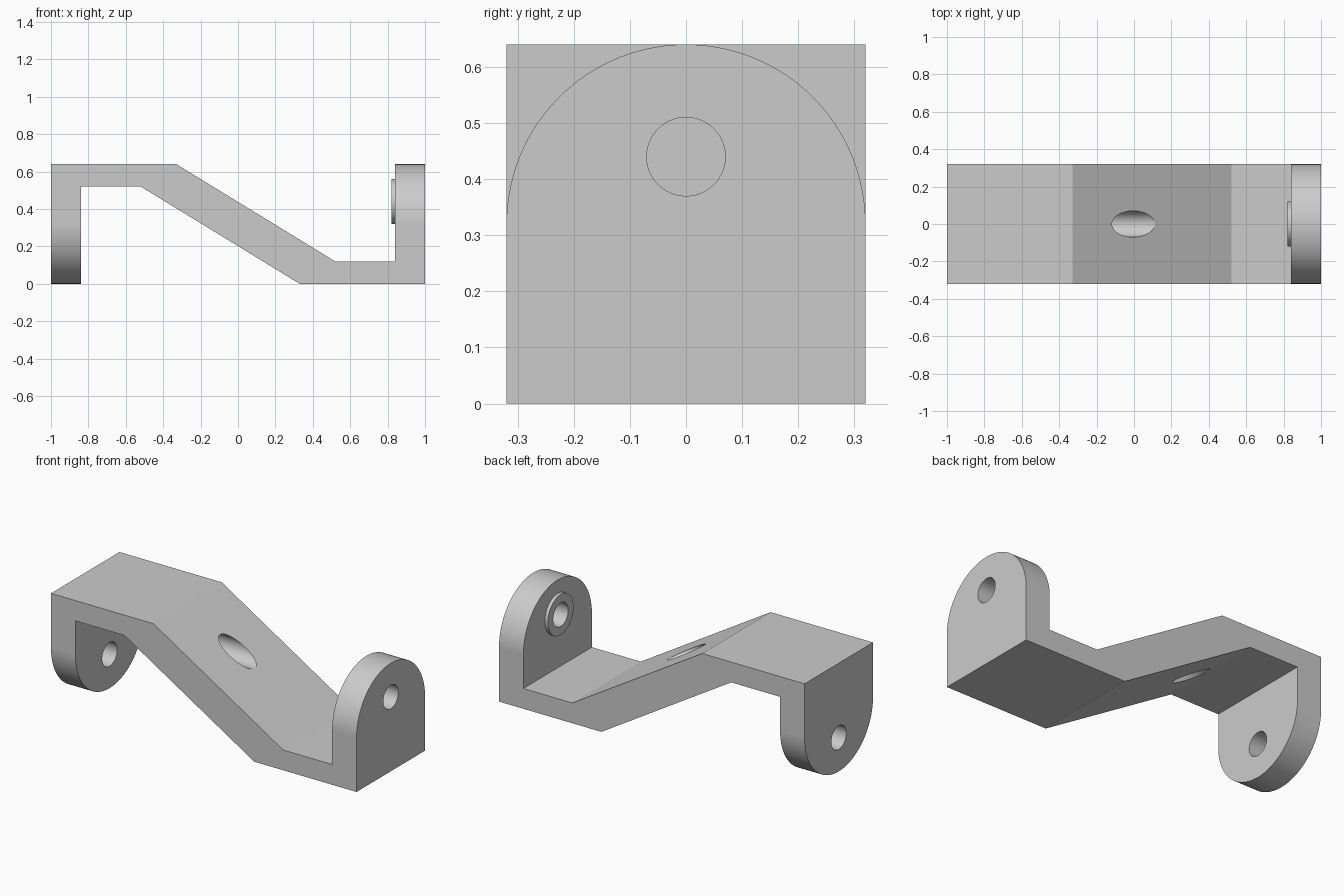
import bpy
import bmesh
import math
from mathutils import Vector

cube = bpy.data.objects.get("Cube")
if cube:
    bpy.data.objects.remove(cube, do_unlink=True)

HALF = 0.32        # half width, also the arch radius
HEIGHT = 0.64
HOLE = 0.07
SEGMENTS = 96

grey = bpy.data.materials.new("plain grey")
grey.use_nodes = True
grey.diffuse_color = (0.6, 0.6, 0.6, 1)
grey.node_tree.nodes["Principled BSDF"].inputs["Base Color"].default_value = (0.6, 0.6, 0.6, 1)


def prism(name, outline, step):
    """Extrude a closed outline of 3D points along a step vector."""
    bm = bmesh.new()
    face = bm.faces.new([bm.verts.new(p) for p in outline])
    new = bmesh.ops.extrude_face_region(bm, geom=[face])["geom"]
    verts = [v for v in new if isinstance(v, bmesh.types.BMVert)]
    bmesh.ops.translate(bm, verts=verts, vec=Vector(step))
    bmesh.ops.recalc_face_normals(bm, faces=bm.faces)
    mesh = bpy.data.meshes.new(name)
    bm.to_mesh(mesh)
    bm.free()
    mesh.materials.append(grey)
    obj = bpy.data.objects.new(name, mesh)
    bpy.context.collection.objects.link(obj)
    return obj


def rod(name, x0, x1, z, radius):
    """Cylinder along x."""
    turns = [math.tau * i / SEGMENTS for i in range(SEGMENTS)]
    ring = [(x0, radius * math.cos(a), z + radius * math.sin(a)) for a in turns]
    return prism(name, ring, (x1 - x0, 0, 0))


def end_plate(name, x, up):
    """Plate with a square base and a round end pointing up (1) or down (-1)."""
    mid = HEIGHT / 2
    turns = [math.pi * i / SEGMENTS for i in range(SEGMENTS + 1)]
    outline = [(x, HALF * math.cos(a), mid + up * HALF * math.sin(a)) for a in turns]
    outline += [(x, -HALF, mid - up * mid), (x, HALF, mid - up * mid)]
    return prism(name, outline, (0.16, 0, 0))


def combine(target, other, operation):
    mod = target.modifiers.new(operation.lower(), 'BOOLEAN')
    mod.operation = operation
    mod.solver = 'EXACT'
    mod.object = other
    bpy.context.view_layer.objects.active = target
    bpy.ops.object.modifier_apply(modifier=mod.name)
    bpy.data.objects.remove(other, do_unlink=True)


# Cranked strap: half of the outline, then the same half turned about the middle
half = [(-0.92, HEIGHT), (-0.33, HEIGHT), (0.52, 0.12), (0.92, 0.12)]
turned = [(-x, HEIGHT - z) for x, z in half]
bracket = prism("bracket", [(x, -HALF, z) for x, z in half + turned], (0, 2 * HALF, 0))

# End plates and the raised collar
combine(bracket, end_plate("left_plate", 0.84, 1), 'UNION')
combine(bracket, end_plate("right_plate", -1, -1), 'UNION')
combine(bracket, rod("collar", 0.82, 0.9, 0.44, 0.12), 'UNION')

# Long bore through collar, plate and slope; short bore through the other plate
combine(bracket, rod("long_bore", -0.6, 1.1, 0.44, HOLE), 'DIFFERENCE')
combine(bracket, rod("short_bore", -1.1, -0.7, 0.2, HOLE), 'DIFFERENCE')

# Smooth round walls, crisp edges
bpy.ops.object.select_all(action='DESELECT')
bracket.select_set(True)
bpy.context.view_layer.objects.active = bracket
bpy.ops.object.shade_smooth_by_angle(angle=math.radians(25))
weighted = bracket.modifiers.new("even shading", 'WEIGHTED_NORMAL')
weighted.keep_sharp = True
